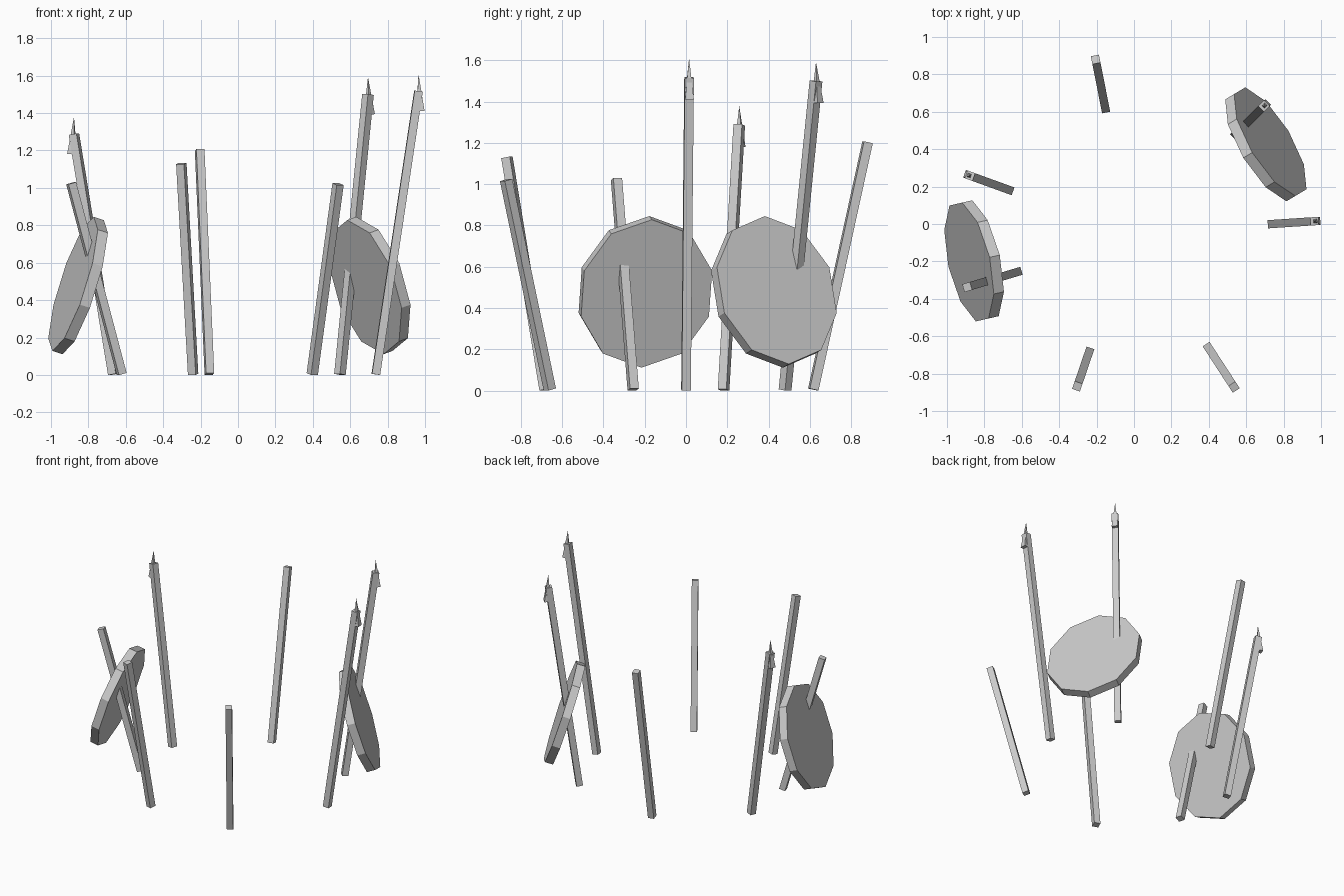
import bpy, bmesh, math
from mathutils import Matrix, Vector

if "Cube" in bpy.data.objects:
    bpy.data.objects.remove(bpy.data.objects["Cube"])

def finish(name, bm, matrix):
    bmesh.ops.recalc_face_normals(bm, faces=bm.faces)
    me = bpy.data.meshes.new(name)
    bm.to_mesh(me)
    bm.free()
    ob = bpy.data.objects.new(name, me)
    ob.matrix_world = matrix
    bpy.context.collection.objects.link(ob)
    return ob

def frame(x, y, z, origin):
    m = Matrix((x, y, z)).transposed().to_4x4()
    m.translation = origin
    return m

# square pole between two points, one side facing the lean direction
def pole(name, foot, head, width=0.044):
    a, b = Vector(foot), Vector(head)
    d = (b - a).normalized()
    t = Vector((0, 0, 1)).cross(d).normalized()
    bm = bmesh.new()
    bmesh.ops.create_cube(bm, size=1)
    bmesh.ops.scale(bm, vec=(width, width, (b - a).length), verts=bm.verts)
    finish(name, bm, frame(t.cross(d), t, d, (a + b) / 2))

# four-sided spike sunk into the head of a pole, its base showing as a barb outside
def spike(name, foot, head, height=0.2, radius=0.03):
    h = Vector(head)
    lean = h - Vector(foot)
    lean.z = 0
    lean.normalize()
    apex = h + Vector((0, 0, 0.093))
    base = apex - Vector((0, 0, height)) + lean * 0.01
    d = (apex - base).normalized()
    t = d.cross(lean).normalized()
    bm = bmesh.new()
    bmesh.ops.create_cone(bm, cap_ends=True, segments=4, radius1=radius,
                          radius2=0, depth=height)
    bmesh.ops.rotate(bm, verts=bm.verts, cent=(0, 0, 0),
                     matrix=Matrix.Rotation(math.pi / 4, 3, 'Z'))
    finish(name, bm, frame(t.cross(d), t, d, (apex + base) / 2))

# oval ten-sided shield facing outward and leaning back
def shield(name, centre, azimuth, tilt=17.5, rx=0.334, rz=0.376, thick=0.058):
    az, ti = math.radians(azimuth), math.radians(tilt)
    out = Vector((math.cos(az), math.sin(az), 0))
    up = Vector((0, 0, 1))
    n = out * math.cos(ti) + up * math.sin(ti)
    v = up * math.cos(ti) - out * math.sin(ti)
    bm = bmesh.new()
    bmesh.ops.create_cone(bm, cap_ends=True, segments=10, radius1=1,
                          radius2=1, depth=thick)
    top = max(bm.verts, key=lambda p: p.co.y).co
    bmesh.ops.rotate(bm, verts=bm.verts, cent=(0, 0, 0),
                     matrix=Matrix.Rotation(math.pi / 2 - math.atan2(top.y, top.x), 3, 'Z'))
    bmesh.ops.scale(bm, vec=(rx, rz, 1), verts=bm.verts)
    finish(name, bm, frame(v.cross(n), v, n, Vector(centre)))

# ring of outward-leaning poles: name, foot, head, has spike
POLES = [
    ("right_spear", (0.737, 0.0, 0.003), (0.965, 0.015, 1.517), True),
    ("back_right_spear", (0.545, 0.48, 0.003), (0.695, 0.63, 1.5), True),
    ("left_spear", (-0.667, 0.182, 0.003), (-0.877, 0.258, 1.287), True),
    ("left_post", (-0.622, -0.256, 0.005), (-0.892, -0.337, 1.025), False),
    ("front_left_post", (-0.24, -0.683, 0.004), (-0.303, -0.868, 1.13), False),
    ("front_right_post", (0.397, -0.66, 0.005), (0.535, -0.872, 1.02), False),
    ("back_post", (-0.153, 0.617, 0.005), (-0.205, 0.88, 1.203), False),
]
for name, foot, head, spiked in POLES:
    pole(name + "_shaft", foot, head)
    if spiked:
        spike(name + "_tip", foot, head)

shield("left_shield", (-0.855, -0.197, 0.478), 180 + 12.8)
shield("right_shield", (0.705, 0.426, 0.478), 31)
